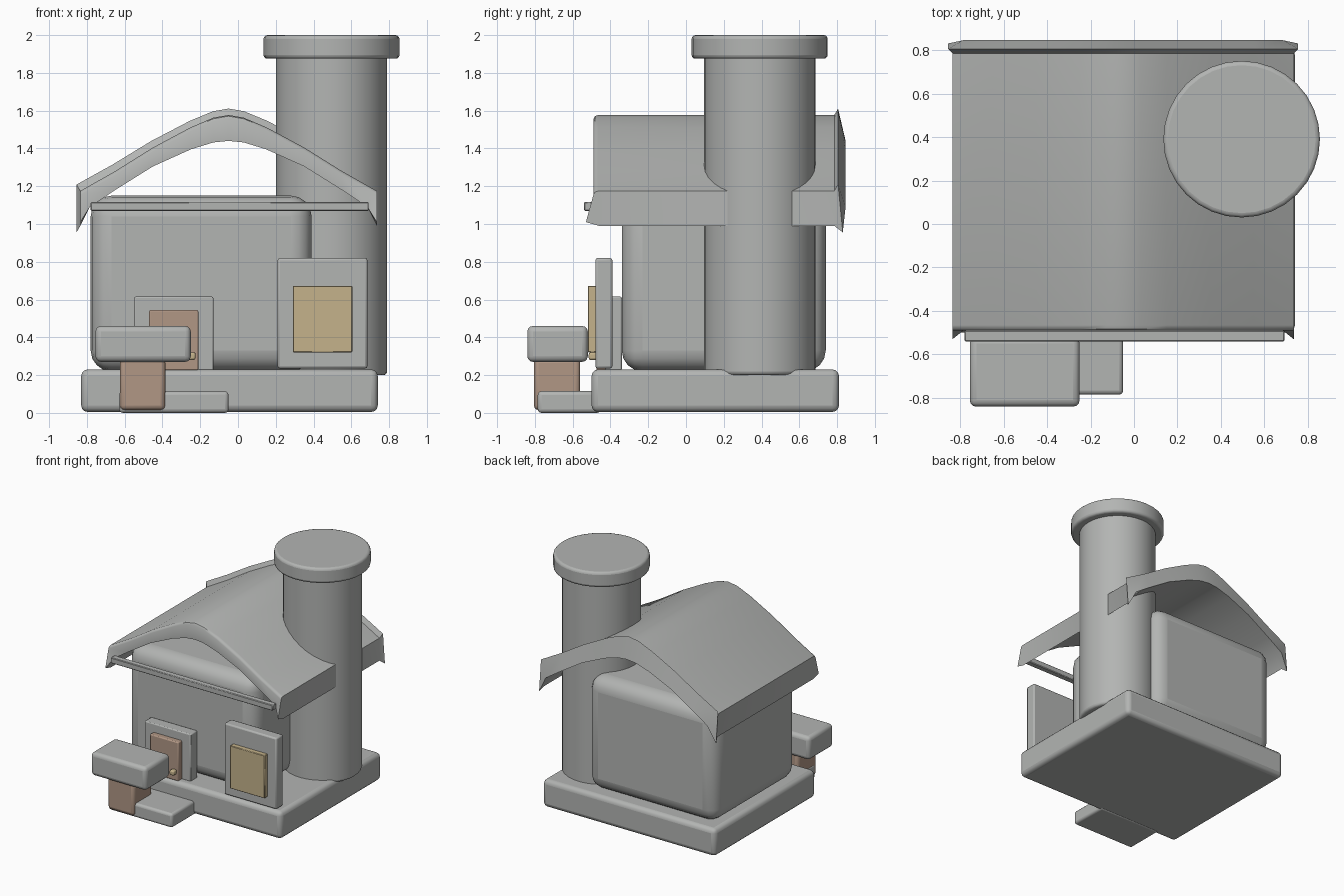
import bpy
import bmesh
import math

if "Cube" in bpy.data.objects:
    bpy.data.objects.remove(bpy.data.objects["Cube"], do_unlink=True)


def material(name, rgb):
    m = bpy.data.materials.new(name)
    m.use_nodes = True
    m.diffuse_color = (*rgb, 1)
    m.node_tree.nodes["Principled BSDF"].inputs["Base Color"].default_value = (*rgb, 1)
    return m


GREY = material("stone_grey", (0.45, 0.46, 0.45))
BROWN = material("wood_brown", (0.44, 0.31, 0.235))
GOLD = material("warm_gold", (0.56, 0.45, 0.26))


def finish(name, bm, mat, bevel=0.0, segments=3, angle=40):
    bmesh.ops.recalc_face_normals(bm, faces=bm.faces)
    mesh = bpy.data.meshes.new(name)
    bm.to_mesh(mesh)
    bm.free()
    mesh.materials.append(mat)
    ob = bpy.data.objects.new(name, mesh)
    bpy.context.collection.objects.link(ob)
    if bevel:
        b = ob.modifiers.new("rounded_edges", "BEVEL")
        b.width, b.segments = bevel, segments
        b.limit_method, b.angle_limit = "ANGLE", math.radians(50)
    bpy.ops.object.select_all(action="DESELECT")
    ob.select_set(True)
    bpy.context.view_layer.objects.active = ob
    bpy.ops.object.shade_smooth_by_angle(angle=math.radians(angle))
    return ob


def box(name, x, y, z, mat, bevel=0.0, segments=3):
    bm = bmesh.new()
    bmesh.ops.create_cube(bm, size=1)
    for v in bm.verts:
        for i, (lo, hi) in enumerate((x, y, z)):
            v.co[i] = lo if v.co[i] < 0 else hi
    return finish(name, bm, mat, bevel, segments)


def cylinder(name, x, y, z, radius, mat, bevel):
    bm = bmesh.new()
    bmesh.ops.create_cone(bm, cap_ends=True, segments=32, radius1=radius,
                          radius2=radius, depth=z[1] - z[0])
    bmesh.ops.translate(bm, verts=bm.verts, vec=(x, y, (z[0] + z[1]) / 2))
    return finish(name, bm, mat, bevel)


# Ground slab, house body and doorstep
box("base_slab", (-0.83, 0.74), (-0.5, 0.81), (0.005, 0.23), GREY, 0.035)
box("house_body", (-0.78, 0.39), (-0.34, 0.74), (0.22, 1.15), GREY, 0.11, 4)
box("doorstep", (-0.63, -0.05), (-0.785, -0.45), (0, 0.115), GREY, 0.02)

# Round chimney tower with a wider cap
cylinder("chimney", 0.495, 0.39, (0.2, 1.9), 0.295, GREY, 0.02)
cylinder("chimney_cap", 0.495, 0.39, (1.875, 2.0), 0.36, GREY, 0.02)

# Door with frame and knob
box("door_frame", (-0.55, -0.13), (-0.43, -0.34), (0.225, 0.615), GREY, 0.008, 2)
box("door", (-0.47, -0.21), (-0.475, -0.42), (0.225, 0.545), BROWN, 0.008, 2)
box("door_knob", (-0.265, -0.225), (-0.515, -0.47), (0.28, 0.32), GOLD, 0.01, 2)

# Window with frame
box("window_frame", (0.21, 0.685), (-0.48, -0.39), (0.235, 0.82), GREY, 0.012, 2)
box("window_pane", (0.29, 0.605), (-0.52, -0.47), (0.32, 0.672), GOLD, 0.004, 1)

# Letterbox on a wooden post
box("letterbox", (-0.755, -0.25), (-0.84, -0.52), (0.27, 0.46), GREY, 0.03)
box("letterbox_post", (-0.625, -0.385), (-0.805, -0.56), (0.015, 0.29), BROWN, 0.025)

# Beam across the front gable
box("gable_beam", (-0.78, 0.692), (-0.54, -0.49), (1.07, 1.117), GREY, 0.005, 1)

# Curved roof: half profile as (distance from ridge, height)
OUTER = [(0, 1.577), (0.08, 1.563), (0.2, 1.512), (0.4, 1.405), (0.6, 1.28), (0.785, 1.175)]
INNER = [(0, 1.44), (0.08, 1.432), (0.2, 1.395), (0.4, 1.305), (0.6, 1.18), (0.735, 1.09)]
TIP = (0.785, 0.99)
RIDGE = -0.05


def mirrored(half):
    return [(-d, z) for d, z in reversed(half[1:])] + half


def roof_ring(y_top, y_under, y_tip, rise=0.0, spread=0.0):
    """Closed section: outer arch, right tip, inner arch, left tip."""
    top = [(d * (1 + spread), z + rise) for d, z in OUTER]
    tip = (TIP[0] * (1 + spread), TIP[1] - rise)
    return ([(RIDGE + d, y_top, z) for d, z in mirrored(top)]
            + [(RIDGE + tip[0], y_tip, tip[1])]
            + [(RIDGE + d, y_under, z) for d, z in reversed(mirrored(INNER))]
            + [(RIDGE - tip[0], y_tip, tip[1])])


rings = [
    roof_ring(-0.49, -0.49, -0.53, -0.02),
    roof_ring(-0.482, -0.48, -0.48, -0.006),
    roof_ring(-0.465, -0.46, -0.46),
    roof_ring(0.785, 0.785, 0.785),
    roof_ring(0.805, 0.845, 0.83, 0.034, 0.025),
]
bm = bmesh.new()
loops = [[bm.verts.new(p) for p in ring] for ring in rings]
n = len(loops[0])
for a, b in zip(loops, loops[1:]):
    for i in range(n):
        j = (i + 1) % n
        bm.faces.new((a[i], a[j], b[j], b[i]))
m = n // 2 - 1
for ring in (loops[0], loops[-1]):
    for i in range(m - 1):
        bm.faces.new((ring[i], ring[i + 1], ring[n - 3 - i], ring[n - 2 - i]))
    bm.faces.new((ring[m - 1], ring[m], ring[m + 1]))
    bm.faces.new((ring[0], ring[n - 2], ring[n - 1]))
finish("roof", bm, GREY)
